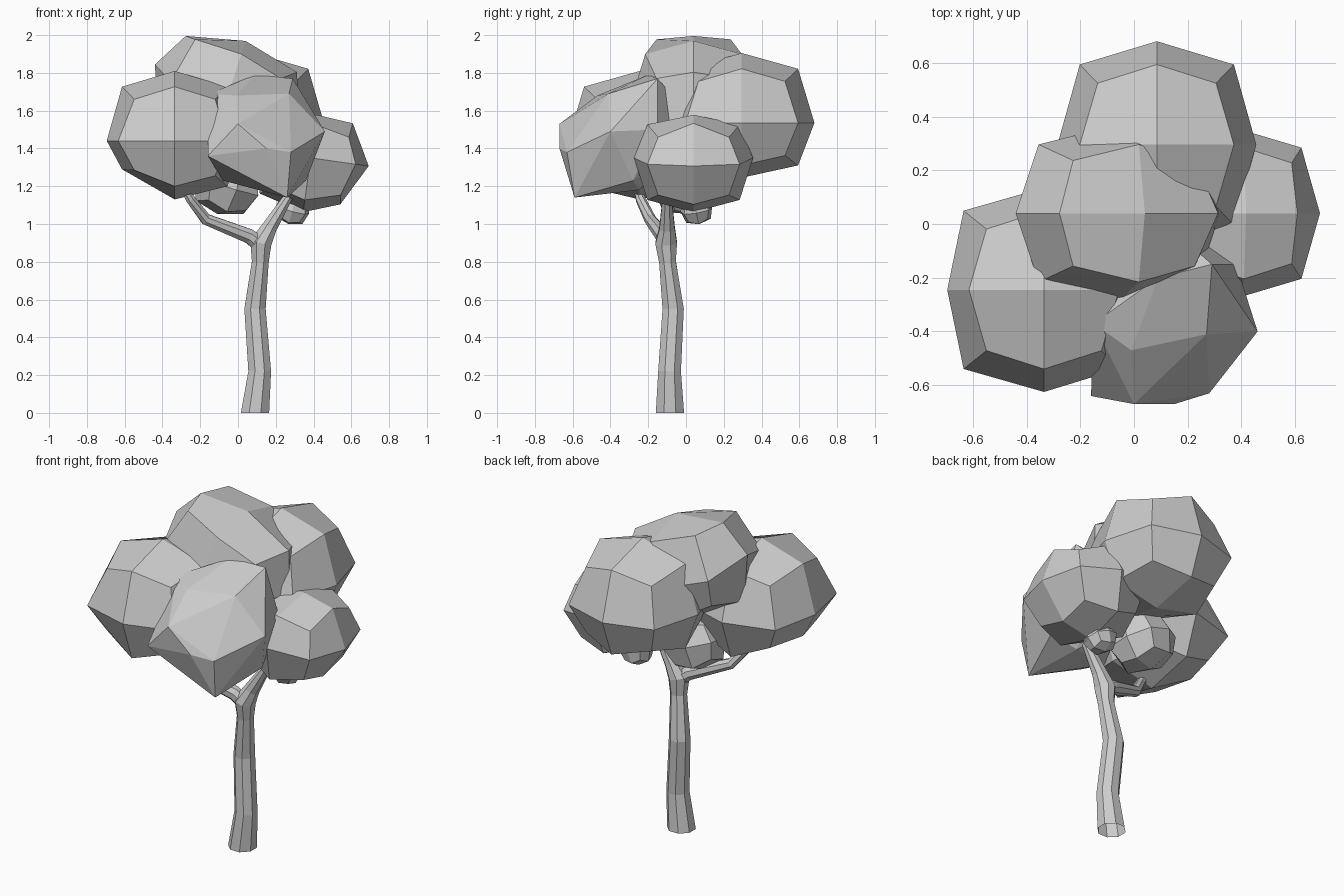
import bpy, bmesh
from math import radians, cos, sin, pi
from mathutils import Vector, Euler

if "Cube" in bpy.data.objects:
    bpy.data.objects.remove(bpy.data.objects["Cube"])


def add_object(name, bm):
    bmesh.ops.recalc_face_normals(bm, faces=bm.faces[:])
    mesh = bpy.data.meshes.new(name)
    bm.to_mesh(mesh)
    bm.free()
    obj = bpy.data.objects.new(name, mesh)
    bpy.context.collection.objects.link(obj)
    return obj


# Foliage clump: cube split 2x2 per side, rounded into a 24-quad ball
# radii are x, y, z upward, z downward; nudges shift single vertices by cube position
def clump(name, centre, radii, tilt=(0, 0, 0), nudges={}):
    bm = bmesh.new()
    bmesh.ops.create_cube(bm, size=2)
    bmesh.ops.subdivide_edges(bm, edges=bm.edges[:], cuts=1, use_grid_fill=True)
    rounding = {1: 1.0, 2: 0.775, 3: 0.595}
    rot = Euler([radians(a) for a in tilt]).to_matrix()
    rx, ry, up, down = radii
    for v in bm.verts:
        key = tuple(round(c) for c in v.co)
        x, y, z = v.co * rounding[sum(map(abs, key))]
        ball = Vector((x * rx, y * ry, z * (up if z > 0 else down)))
        v.co = Vector(centre) + rot @ ball + Vector(nudges.get(key, (0, 0, 0)))
    return add_object(name, bm)


# Irregular clump: hull around a few corner points
def boulder(name, points):
    bm = bmesh.new()
    for p in points:
        bm.verts.new(p)
    hull = bmesh.ops.convex_hull(bm, input=bm.verts[:])
    loose = [v for v in bm.verts if not v.link_faces]
    bmesh.ops.delete(bm, geom=loose, context='VERTS')
    bmesh.ops.dissolve_limit(bm, angle_limit=radians(9), verts=bm.verts[:], edges=bm.edges[:])
    return add_object(name, bm)


# Tapered eight-sided tube through (x, y, z, radius) stations
def tube(bm, stations, sides=8):
    pts = [Vector(s[:3]) for s in stations]
    rings = []
    for i, p in enumerate(pts):
        if i == 0 and p.z == 0:
            axis = Vector((0, 0, 1))
        else:
            axis = (pts[min(i + 1, len(pts) - 1)] - pts[max(i - 1, 0)]).normalized()
        u = Vector((0, 1, 0)).cross(axis).normalized()
        w = axis.cross(u)
        rings.append([bm.verts.new(p + stations[i][3] * (u * cos(a) + w * sin(a)))
                      for a in [2 * pi * (k + 0.5) / sides for k in range(sides)]])
    for a, b in zip(rings, rings[1:]):
        for k in range(sides):
            n = (k + 1) % sides
            bm.faces.new((a[k], a[n], b[n], b[k]))


# Trunk with two branches
bm = bmesh.new()
tube(bm, [(0.09, -0.085, 0, 0.081), (0.115, -0.087, 0.22, 0.065),
          (0.09, -0.068, 0.55, 0.061), (0.118, -0.098, 0.80, 0.048),
          (0.12, -0.105, 0.90, 0.062), (0.165, -0.1, 0.98, 0.044),
          (0.27, -0.1, 1.15, 0.025), (0.32, -0.1, 1.25, 0.018)])
tube(bm, [(0.13, -0.105, 0.88, 0.045), (0.06, -0.12, 0.935, 0.042),
          (-0.17, -0.19, 1.025, 0.032), (-0.25, -0.24, 1.13, 0.027),
          (-0.32, -0.27, 1.25, 0.02)])
add_object("trunk", bm)

# Crown
clump("left_foliage", (-0.335, -0.245, 1.44), (0.36, 0.38, 0.37, 0.31), (0, 0, 0),
      {(-1, 0, -1): (0, 0, 0.09), (-1, -1, -1): (0, 0, 0.03), (-1, 1, -1): (0, 0, 0.03),
       (-1, -1, 0): (-0.02, 0, 0), (-1, 1, 0): (-0.02, 0, 0)})
boulder("front_foliage", [
    (0, -0.67, 1.53), (-0.16, -0.64, 1.36), (0.28, -0.63, 1.38), (0.15, -0.67, 1.4),
    (0.26, -0.59, 1.14), (-0.01, -0.47, 1.68), (0.27, -0.41, 1.69), (0.46, -0.40, 1.49),
    (0.29, -0.15, 1.77), (0.09, -0.2, 1.79), (-0.15, -0.37, 1.69), (0.38, -0.15, 1.5),
    (0.36, -0.28, 1.23), (0.2, -0.25, 1.18), (-0.08, -0.35, 1.23), (0.02, -0.1, 1.3),
    (0.25, -0.04, 1.42), (0.12, 0.0, 1.6), (-0.14, -0.25, 1.48), (-0.03, -0.08, 1.6)])
clump("top_foliage", (-0.06, 0.04, 1.66), (0.40, 0.33, 0.325, 0.27), (0, 18, 0),
      {(-1, -1, 1): (0, 0, 0.06), (-1, 1, 1): (0, 0, 0.06), (-1, 0, 0): (0, 0, 0.06)})
clump("back_foliage", (0.085, 0.295, 1.535), (0.37, 0.385, 0.37, 0.29))
clump("right_foliage", (0.385, 0.04, 1.35), (0.31, 0.315, 0.23, 0.29), (0, 8, 0),
      {(1, 0, -1): (-0.05, 0, 0.01), (1, 0, 1): (-0.04, 0, 0.04)})
clump("lower_foliage", (-0.06, 0.0, 1.21), (0.18, 0.18, 0.165, 0.165), (10, 15, 20))
clump("small_foliage", (0.29, 0.055, 1.08), (0.09, 0.085, 0.085, 0.085), (10, 15, 0))
